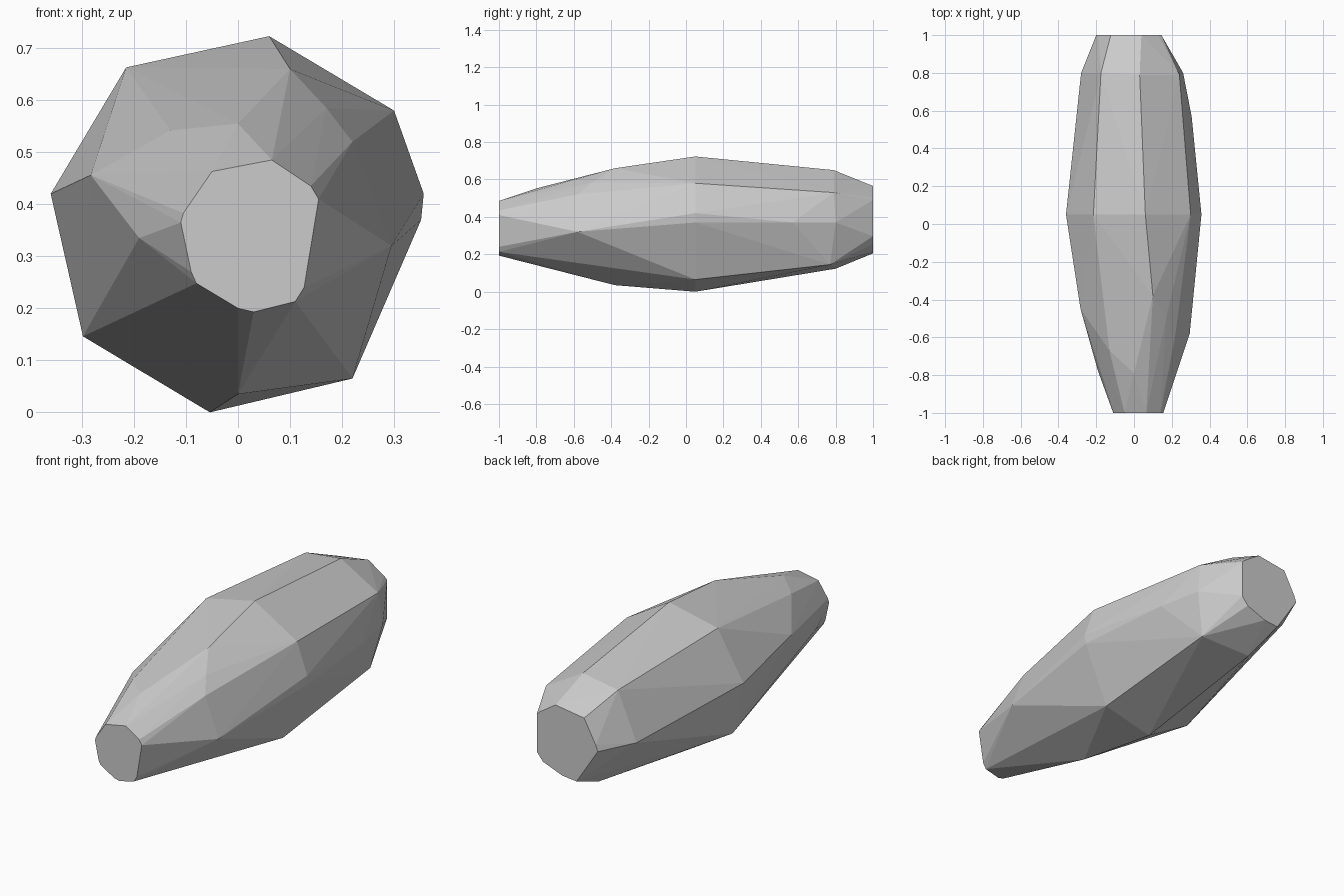
import bpy, bmesh

# Flat cross-sections as (x, z): small front end, wide middle, back end
sections = {
    -1.0: [(-.05, .463), (.065, .485), (.14, .435), (.155, .41), (.127, .24), (.11, .213),
           (.03, .193), (0, .20), (-.08, .248), (-.09, .27), (-.11, .365), (-.105, .383)],
    .05: [(.06, .723), (-.215, .663), (-.36, .42), (-.298, .146), (-.054, 0),
          (.22, .065), (.352, .37), (.357, .42), (.30, .58)],
    1.0: [(.128, .506), (.039, .565), (-.123, .541), (-.189, .42), (-.20, .389),
          (-.08, .205), (0, .213), (.11, .255), (.145, .297), (.145, .49)],
}

# Chipped corners between the cross-sections
corners = [
    # front half
    (.10, -.38, .66), (.17, -.50, .585), (.22, -.58, .52), (.295, -.58, .32),
    (0, -.38, .035), (0, -.79, .555), (-.13, -.67, .542), (-.283, -.45, .456),
    (-.19, -.78, .335),
    # back half
    (-.175, .8, .622), (-.28, .8, .38), (-.063, .8, .123), (.21, .77, .145),
    (.26, .8, .37), (.305, .57, .37), (.24, .79, .53), (.03, .79, .65),
]

# Faceted stone body wrapped around all corners
bm = bmesh.new()
for y, outline in sections.items():
    for x, z in outline:
        bm.verts.new((x, y, z))
for c in corners:
    bm.verts.new(c)
bmesh.ops.convex_hull(bm, input=bm.verts[:])
loose = [v for v in bm.verts if not v.link_faces]
bmesh.ops.delete(bm, geom=loose, context='VERTS')

# Merge the flat end caps into single faces
bmesh.ops.dissolve_limit(bm, angle_limit=0.01, verts=bm.verts[:], edges=bm.edges[:])
bmesh.ops.recalc_face_normals(bm, faces=bm.faces[:])

mesh = bpy.data.meshes.new("faceted_stone")
bm.to_mesh(mesh)
bm.free()
stone = bpy.data.objects.new("faceted_stone", mesh)
bpy.context.collection.objects.link(stone)
